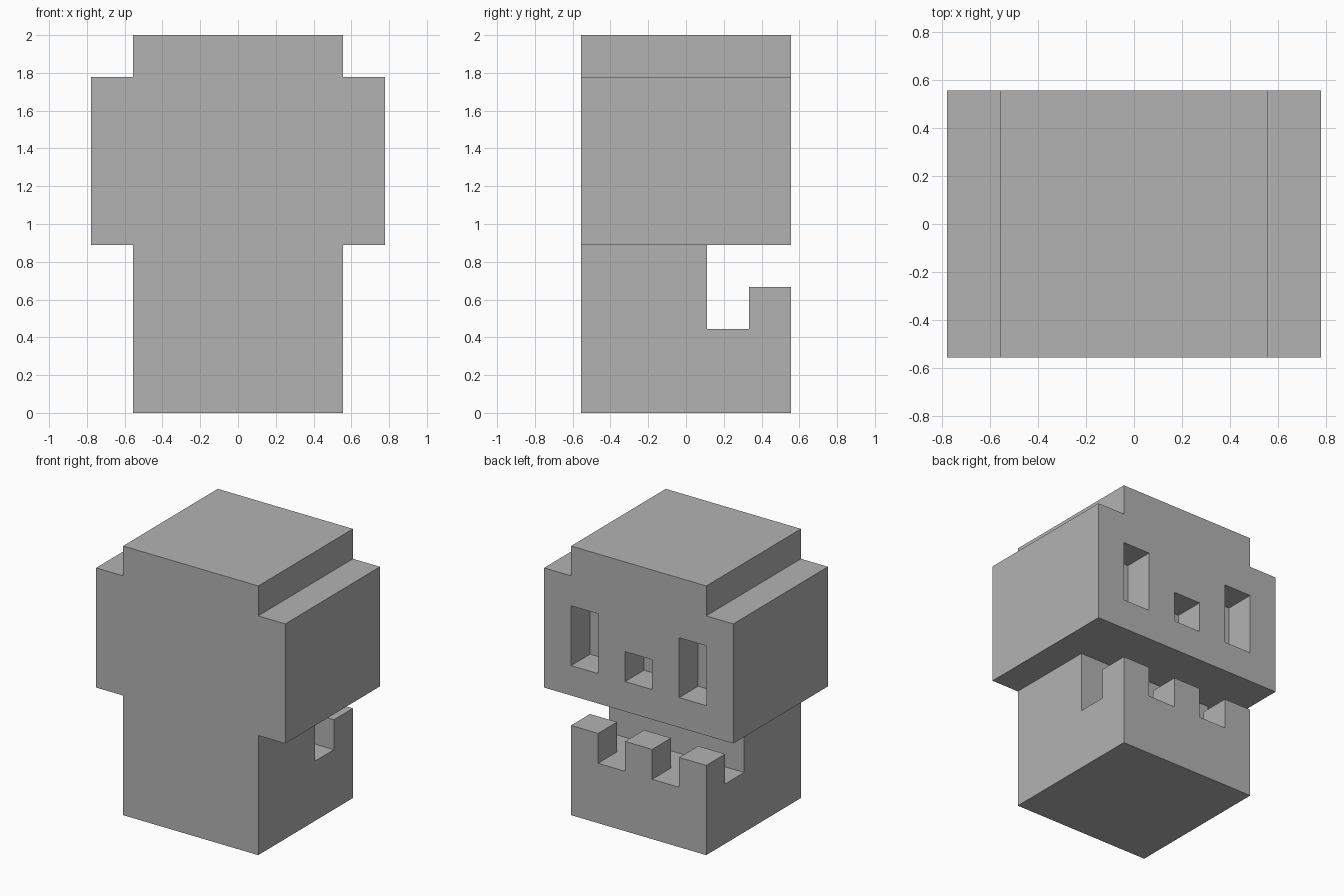
import bpy
import bmesh
from mathutils import Vector

default_cube = bpy.data.objects.get("Cube")
if default_cube:
    bpy.data.objects.remove(default_cube, do_unlink=True)

UNIT = 2 / 9                      # edge of one block
SIZE = Vector((7, 5, 9))          # blocks across, deep, high

# Bone colour
bone = bpy.data.materials.new("plain_grey")
bone.use_nodes = True
grey = (0.45, 0.45, 0.45, 1)
bone.diffuse_color = grey
bone.node_tree.nodes["Principled BSDF"].inputs["Base Color"].default_value = grey


def box(x, y, z):
    """Set of blocks filling three half-open ranges."""
    return {(i, j, k) for i in range(*x) for j in range(*y) for k in range(*z)}


# Solid parts
jaw = box((1, 6), (0, 5), (0, 2))
throat = box((1, 6), (0, 3), (2, 4))
head = box((0, 7), (0, 5), (4, 8))
crown = box((1, 6), (0, 5), (8, 9))
teeth = set()
for column in (1, 3, 5):
    teeth |= box((column, column + 1), (4, 5), (2, 3))

# Hollows in the face
sockets = set()
for column in (1, 5):
    sockets |= box((column, column + 1), (4, 5), (5, 7))
nose = box((3, 4), (4, 5), (5, 6))

blocks = (jaw | throat | head | crown | teeth) - sockets - nose


def build_blocks(name, blocks, material):
    """Skin the outside of the blocks and merge the flat areas."""
    bm = bmesh.new()
    corners = {}

    def corner(point):
        key = tuple(round(c) for c in point)
        if key not in corners:
            p = Vector(key)
            corners[key] = bm.verts.new(
                (Vector((p.x - SIZE.x / 2, p.y - SIZE.y / 2, p.z))) * UNIT)
        return corners[key]

    for block in sorted(blocks):
        centre = Vector(block) + Vector((0.5, 0.5, 0.5))
        for axis in range(3):
            for sign in (-1, 1):
                normal = Vector((0, 0, 0))
                normal[axis] = sign
                beside = tuple(int(b + n) for b, n in zip(block, normal))
                if beside in blocks:
                    continue
                u = Vector((0, 0, 0))
                u[(axis + 1) % 3] = 1
                v = normal.cross(u)
                quad = [centre + (normal + u * a + v * b) / 2
                        for a, b in ((-1, -1), (1, -1), (1, 1), (-1, 1))]
                bm.faces.new([corner(p) for p in quad])

    bmesh.ops.dissolve_limit(bm, angle_limit=0.01, verts=bm.verts, edges=bm.edges)
    mesh = bpy.data.meshes.new(name)
    bm.to_mesh(mesh)
    bm.free()
    mesh.materials.append(material)
    obj = bpy.data.objects.new(name, mesh)
    bpy.context.collection.objects.link(obj)
    return obj


build_blocks("block_skull", blocks, bone)
